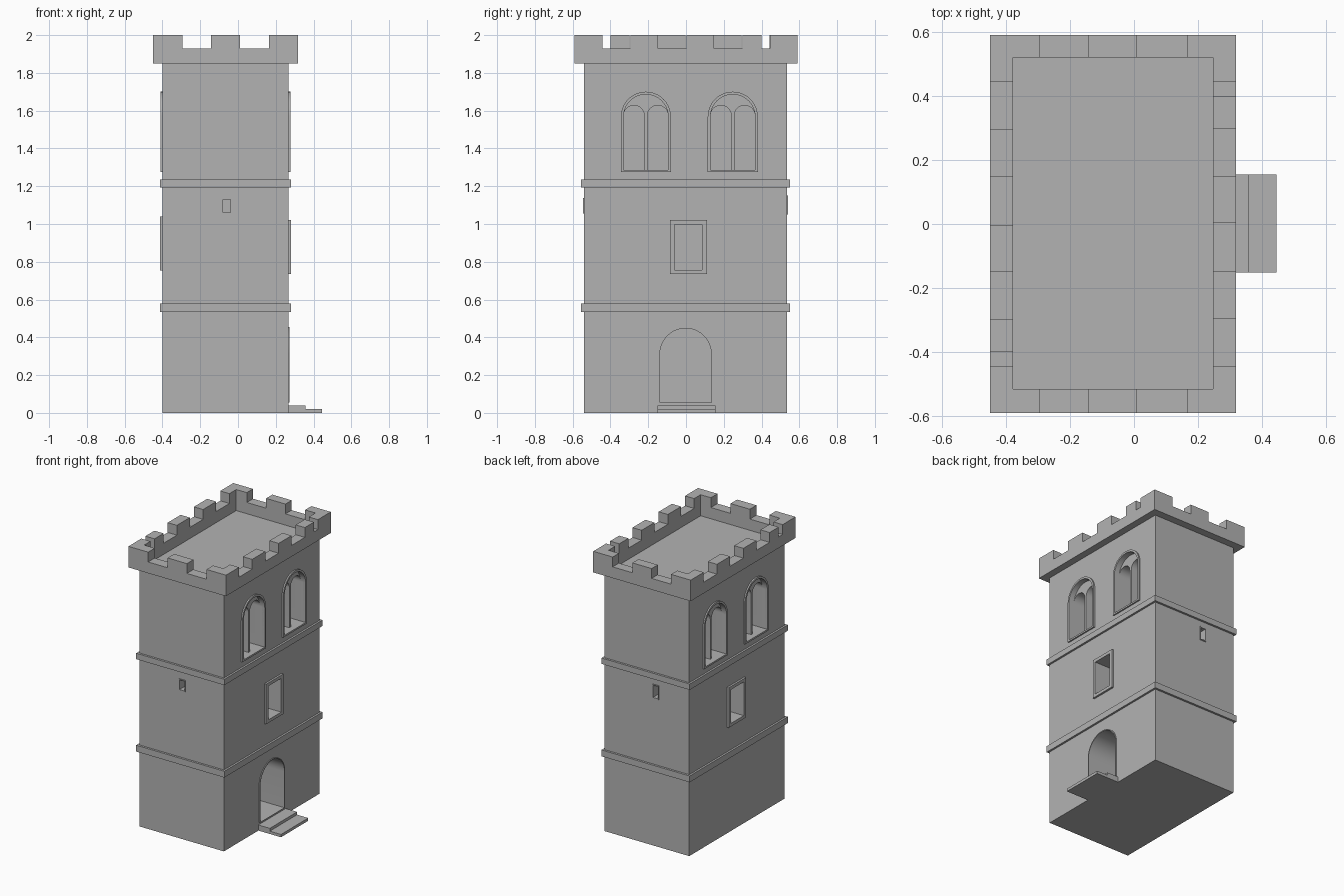
import bpy
import bmesh
from math import pi, cos, sin, radians

if "Cube" in bpy.data.objects:
    bpy.data.objects.remove(bpy.data.objects["Cube"])

stone = bpy.data.materials.new("grey_stone")
stone.use_nodes = True
GREY = (0.45, 0.45, 0.45, 1)
stone.diffuse_color = GREY
stone.node_tree.nodes["Principled BSDF"].inputs["Base Color"].default_value = GREY

# Tower wall planes
X0, X1, Y0, Y1, ROOF = -0.40, 0.267, -0.54, 0.535, 1.85

# Each side maps (along, up, outward) to a point
SIDES = {
    "right": lambda u, v, d: (X1 + d, u, v),
    "left": lambda u, v, d: (X0 - d, u, v),
    "front": lambda u, v, d: (u, Y0 - d, v),
    "back": lambda u, v, d: (u, Y1 + d, v),
    "up": lambda u, v, d: (u, v, d),
}


def finish(name, bm):
    bmesh.ops.recalc_face_normals(bm, faces=bm.faces)
    mesh = bpy.data.meshes.new(name)
    bm.to_mesh(mesh)
    bm.free()
    mesh.materials.append(stone)
    ob = bpy.data.objects.new(name, mesh)
    bpy.context.collection.objects.link(ob)
    return ob


def prism(name, side, profile, d0, d1):
    bm = bmesh.new()
    a, b = [[bm.verts.new(SIDES[side](u, v, d)) for u, v in profile] for d in (d0, d1)]
    bm.faces.new(a)
    bm.faces.new(b)
    for i in range(len(a)):
        j = (i + 1) % len(a)
        bm.faces.new((a[i], a[j], b[j], b[i]))
    return finish(name, bm)


def ring(name, side, outer, inner, d0, d1):
    bm = bmesh.new()
    loops = [[bm.verts.new(SIDES[side](u, v, d)) for u, v in p]
             for p, d in ((outer, d0), (outer, d1), (inner, d1), (inner, d0))]
    for k in range(4):
        a, b = loops[k], loops[(k + 1) % 4]
        for i in range(len(a)):
            j = (i + 1) % len(a)
            bm.faces.new((a[i], a[j], b[j], b[i]))
    return finish(name, bm)


def rect(u0, u1, v0, v1):
    return [(u0, v0), (u1, v0), (u1, v1), (u0, v1)]


def arch(c, bottom, spring, r, n=20):
    curve = [(c + r * cos(pi * i / n), spring + r * sin(pi * i / n)) for i in range(n + 1)]
    return [(c - r, bottom), (c + r, bottom)] + curve


def box(name, x0, x1, y0, y1, z0, z1):
    return prism(name, "up", rect(x0, x1, y0, y1), z0, z1)


tower = box("tower_body", X0, X1, Y0, Y1, 0, ROOF)
cutters, smooth = [], [tower]


def cut(side, profile, depth):
    cutters.append(prism("cutter", side, profile, -depth, 0.05))


# Doorway with thin lip
cut("right", arch(-0.002, 0.055, 0.312, 0.136), 0.25)
smooth.append(ring("door_frame", "right", arch(-0.002, 0.055, 0.312, 0.143),
                   arch(-0.002, 0.055, 0.312, 0.136), -0.01, 0.006))

# Windows on both long sides
for side, lift in (("right", 0), ("left", 0.02)):
    opening = rect(-0.06, 0.085, 0.757 + lift, 0.997 + lift)
    cut(side, opening, 0.16)
    ring(side + "_square_window_frame", side,
         rect(-0.085, 0.11, 0.735 + lift, 1.02 + lift), opening, -0.01, 0.014)
    for tag, c in (("near", -0.2125), ("far", 0.2475)):
        inner = arch(c, 1.287, 1.568, 0.118)
        cut(side, inner, 0.03)
        for k in (-1, 1):
            cut(side, arch(c + k * 0.063, 1.287, 1.573, 0.055), 0.18)
        smooth.append(ring(f"{side}_{tag}_arched_window_frame", side,
                           arch(c, 1.275, 1.568, 0.1325), inner, -0.01, 0.01))

# Slit windows on the short sides
for side, c, z0, z1 in (("front", -0.06, 1.055, 1.137), ("back", -0.138, 1.05, 1.15)):
    hole = rect(c - 0.019, c + 0.019, z0 + 0.007, z1 - 0.007)
    cut(side, hole, 0.1)
    ring(side + "_slit_frame", side, rect(c - 0.025, c + 0.025, z0, z1), hole, -0.01, 0.005)

# Carve the openings, then drop the cutters
for c in cutters:
    mod = tower.modifiers.new("opening", "BOOLEAN")
    mod.operation = "DIFFERENCE"
    mod.solver = "EXACT"
    mod.object = c
bpy.context.view_layer.update()
carved = bpy.data.meshes.new_from_object(
    tower.evaluated_get(bpy.context.evaluated_depsgraph_get()))
tower.modifiers.clear()
tower.data = carved
for c in cutters:
    bpy.data.objects.remove(c)

# String courses
for name, z0, z1 in (("lower_band", 0.535, 0.58), ("upper_band", 1.193, 1.235)):
    ring(name, "up", rect(X0 - 0.014, X1 + 0.014, Y0 - 0.015, Y1 + 0.015),
         rect(X0 + 0.01, X1 - 0.01, Y0 + 0.01, Y1 - 0.01), z0, z1)

# Entrance steps
box("lower_step", X1 - 0.01, 0.445, -0.152, 0.155, 0, 0.02)
box("upper_step", X1 - 0.01, 0.357, -0.152, 0.155, 0.02, 0.04)

# Parapet and merlons
PX0, PX1, PY0, PY1 = -0.45, 0.318, -0.59, 0.59
IX0, IX1, IY0, IY1 = -0.378, 0.246, -0.516, 0.52
ring("parapet", "up", rect(PX0, PX1, PY0, PY1), rect(IX0, IX1, IY0, IY1), ROOF, 1.93)
for tag, y0, y1 in (("front", PY0, IY0), ("back", IY1, PY1)):
    for x0, x1 in ((IX0, -0.295), (-0.142, 0.01), (0.165, IX1)):
        box(tag + "_merlon", x0, x1, y0, y1, 1.93, 2)
RUN = [(PY0, -0.443), (-0.295, -0.147), (0.003, 0.148), (0.298, 0.4), (0.445, PY1)]
for y0, y1 in RUN:
    box("right_merlon", IX1, PX1, y0, y1, 1.93, 2)
    box("left_merlon", PX0, IX0, -y1, -y0, 1.93, 2)

# Smooth the arches, keep the masonry edges sharp
bpy.ops.object.select_all(action="DESELECT")
for ob in smooth:
    ob.select_set(True)
bpy.context.view_layer.objects.active = tower
bpy.ops.object.shade_smooth_by_angle(angle=radians(30))
